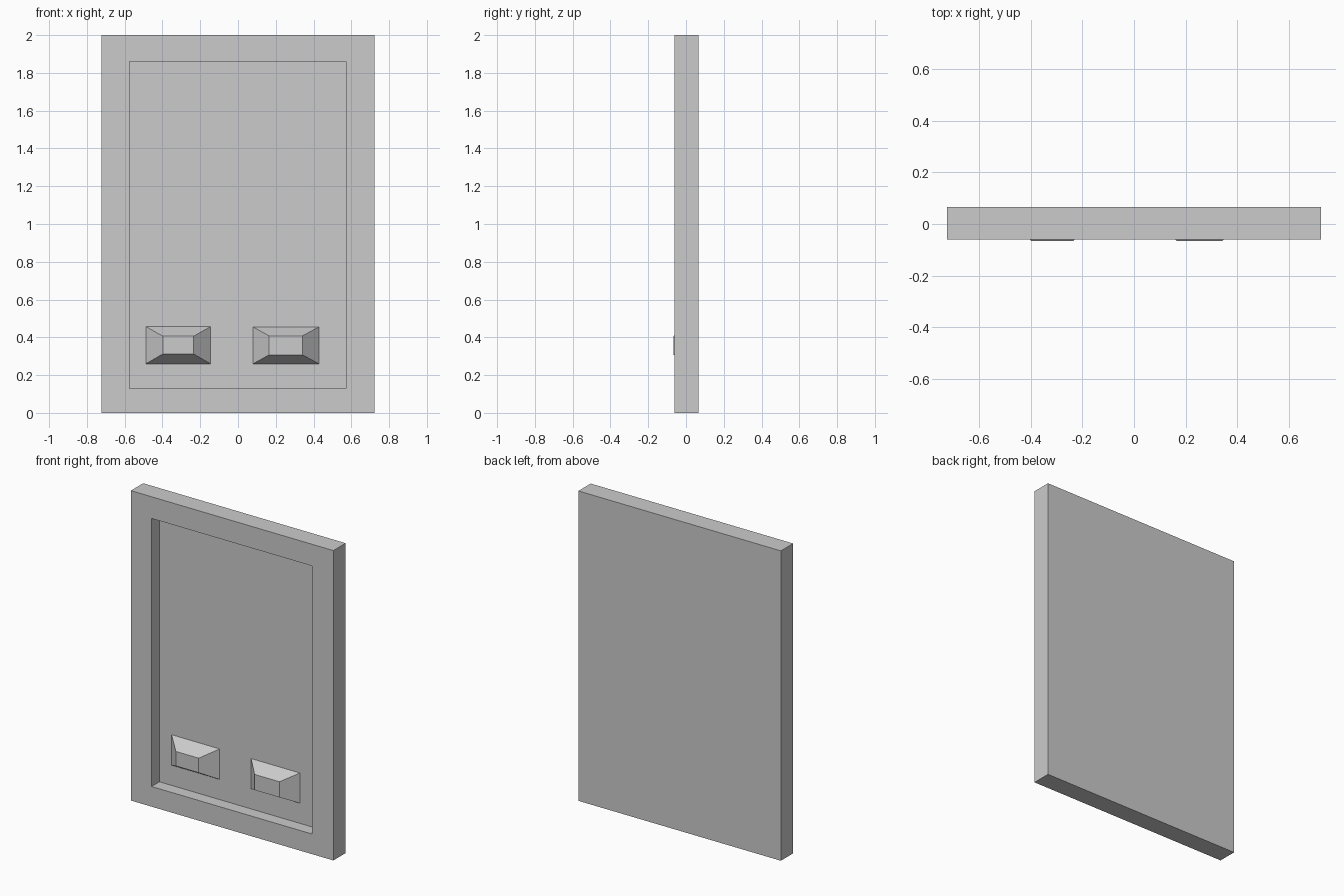
import bpy
import bmesh

cube = bpy.data.objects.get("Cube")
if cube:
    bpy.data.objects.remove(cube, do_unlink=True)

# One flat grey for the whole model
GREY = (0.6, 0.6, 0.6, 1.0)
grey = bpy.data.materials.new("plain_grey")
grey.use_nodes = True
grey.diffuse_color = GREY
grey.node_tree.nodes["Principled BSDF"].inputs["Base Color"].default_value = GREY

BACK, FLOOR, FRONT, TIP = 0.065, 0.02, -0.06, -0.065


def loft(name, rings):
    """Join rectangles (y, x0, x1, z0, z1) in order and cap both ends."""
    bm = bmesh.new()
    loops = [[bm.verts.new(p) for p in
              ((x0, y, z0), (x1, y, z0), (x1, y, z1), (x0, y, z1))]
             for y, x0, x1, z0, z1 in rings]
    for a, b in zip(loops, loops[1:]):
        for i in range(4):
            j = (i + 1) % 4
            bm.faces.new((a[i], a[j], b[j], b[i]))
    bm.faces.new(loops[0])
    bm.faces.new(loops[-1])
    bmesh.ops.recalc_face_normals(bm, faces=bm.faces)
    mesh = bpy.data.meshes.new(name)
    bm.to_mesh(mesh)
    bm.free()
    mesh.materials.append(grey)
    obj = bpy.data.objects.new(name, mesh)
    bpy.context.collection.objects.link(obj)
    return obj


# Slab with a rectangular recess in its front
outer = (-0.723, 0.723, 0, 2)
inner = (-0.575, 0.572, 0.13, 1.86)
loft("recessed_panel", [(BACK, *outer), (FRONT, *outer),
                        (FRONT, *inner), (FLOOR, *inner)])


# Tapered blocks on the recess floor, rooted slightly inside the slab
def block(name, base, tip):
    loft(name, [(FLOOR + 0.02, *base), (FLOOR, *base), (TIP, *tip)])


block("right_block", (-0.488, -0.145, 0.26, 0.457), (-0.398, -0.235, 0.312, 0.406))
block("left_block", (0.08, 0.428, 0.26, 0.455), (0.164, 0.342, 0.307, 0.408))
